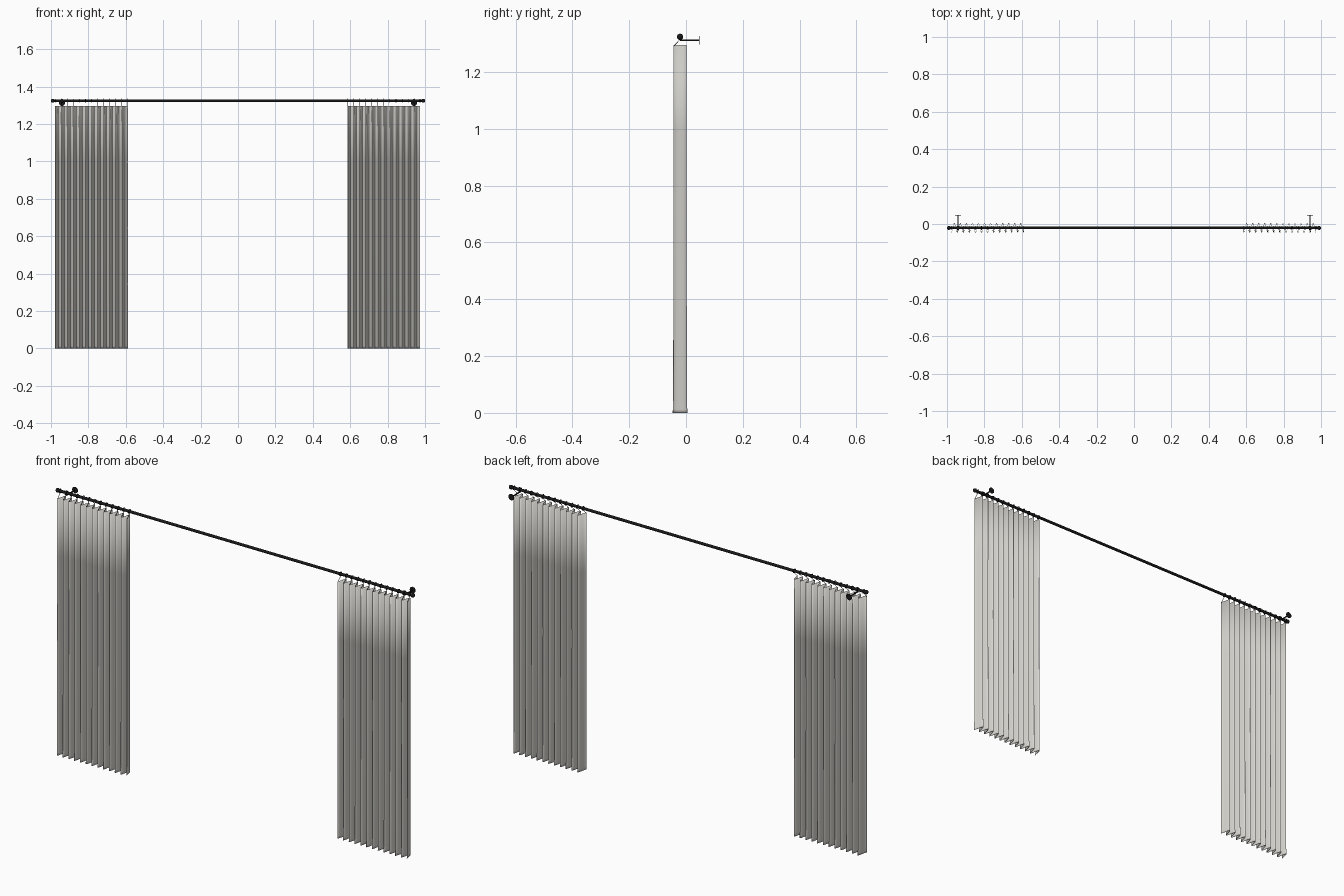
import bpy, bmesh, math
from mathutils import Vector

if "Cube" in bpy.data.objects:
    bpy.data.objects.remove(bpy.data.objects["Cube"])

ROD_Y, ROD_Z = -0.021, 1.324
CURTAIN_TOP = 1.295
FOLDS, WIDTH = 12, 0.388


def material(name, rgb):
    m = bpy.data.materials.new(name)
    m.diffuse_color = (*rgb, 1)
    m.use_nodes = True
    m.node_tree.nodes["Principled BSDF"].inputs["Base Color"].default_value = m.diffuse_color
    return m


black = material("black metal", (0.010, 0.010, 0.011))
cloth = material("pale grey cloth", (0.68, 0.67, 0.63))


def finish(ob, name, mat):
    ob.name = name
    ob.data.materials.append(mat)
    bpy.ops.object.select_all(action='DESELECT')
    ob.select_set(True)
    bpy.context.view_layer.objects.active = ob
    bpy.ops.object.shade_smooth_by_angle(angle=math.radians(40))
    return ob


def bar(name, a, b, r, verts=16):
    a, b = Vector(a), Vector(b)
    bpy.ops.mesh.primitive_cylinder_add(vertices=verts, radius=r, depth=(b - a).length, location=(a + b) / 2)
    ob = bpy.context.object
    ob.rotation_euler = (b - a).to_track_quat('Z', 'Y').to_euler()
    return finish(ob, name, black)


def ring(name, x, major, minor):
    bpy.ops.mesh.primitive_torus_add(major_radius=major, minor_radius=minor, major_segments=20,
                                     minor_segments=8, location=(x, ROD_Y, ROD_Z),
                                     rotation=(0, math.pi / 2, 0))
    return finish(bpy.context.object, name, black)


def curtain(name, x0):
    # pleated sheet, flaring a little at the hem
    bm = bmesh.new()
    n = FOLDS * 12
    rows = []
    for z, amp in ((0, 0.0255), (0.012, 0.025), (0.05, 0.0238), (0.35, 0.0232), (0.65, 0.0225), (1.0, 0.023), (CURTAIN_TOP, 0.023)):
        rows.append([bm.verts.new((x0 + WIDTH * i / n,
                                   ROD_Y - amp * math.cos(2 * math.pi * FOLDS * i / n), z))
                     for i in range(n + 1)])
    for lo, hi in zip(rows, rows[1:]):
        for i in range(n):
            bm.faces.new((lo[i], lo[i + 1], hi[i + 1], hi[i]))
    me = bpy.data.meshes.new(name)
    bm.to_mesh(me)
    bm.free()
    ob = bpy.data.objects.new(name, me)
    bpy.context.collection.objects.link(ob)
    finish(ob, name, cloth)
    mod = ob.modifiers.new("thickness", 'SOLIDIFY')
    mod.thickness = 0.001
    mod.offset = 0


# rod
bar("rod", (-0.99, ROD_Y, ROD_Z), (0.99, ROD_Y, ROD_Z), 0.0068, 24)

for side, x0 in (("left", -0.977), ("right", 0.586)):
    s = -1 if side == "left" else 1
    # rod end cap
    bpy.ops.mesh.primitive_uv_sphere_add(segments=20, ring_count=12, radius=0.0105,
                                         location=(s * 0.9895, ROD_Y, ROD_Z))
    finish(bpy.context.object, side + "_finial", black)
    # wall bracket: arm, wall plate and cradle
    bx = s * 0.941
    bar(side + "_bracket_arm", (bx, ROD_Y, 1.312), (bx, 0.046, 1.312), 0.0032)
    bar(side + "_wall_plate", (bx, 0.045, 1.312), (bx, 0.048, 1.312), 0.0155, 28)
    bar(side + "_rod_cradle", (bx - 0.005, ROD_Y, ROD_Z), (bx + 0.005, ROD_Y, ROD_Z), 0.0105, 24)
    # curtain with a ring and hook above each fold
    curtain(side + "_curtain", x0)
    for i in range(FOLDS + 1):
        x = min(max(x0 + WIDTH * i / FOLDS, x0 + 0.001), x0 + WIDTH - 0.001)
        ring(f"{side}_ring_{i}", x, 0.0095, 0.0015)
        bar(f"{side}_hook_{i}", (x, ROD_Y, ROD_Z - 0.009), (x, ROD_Y - 0.022, CURTAIN_TOP - 0.004), 0.001, 6)
